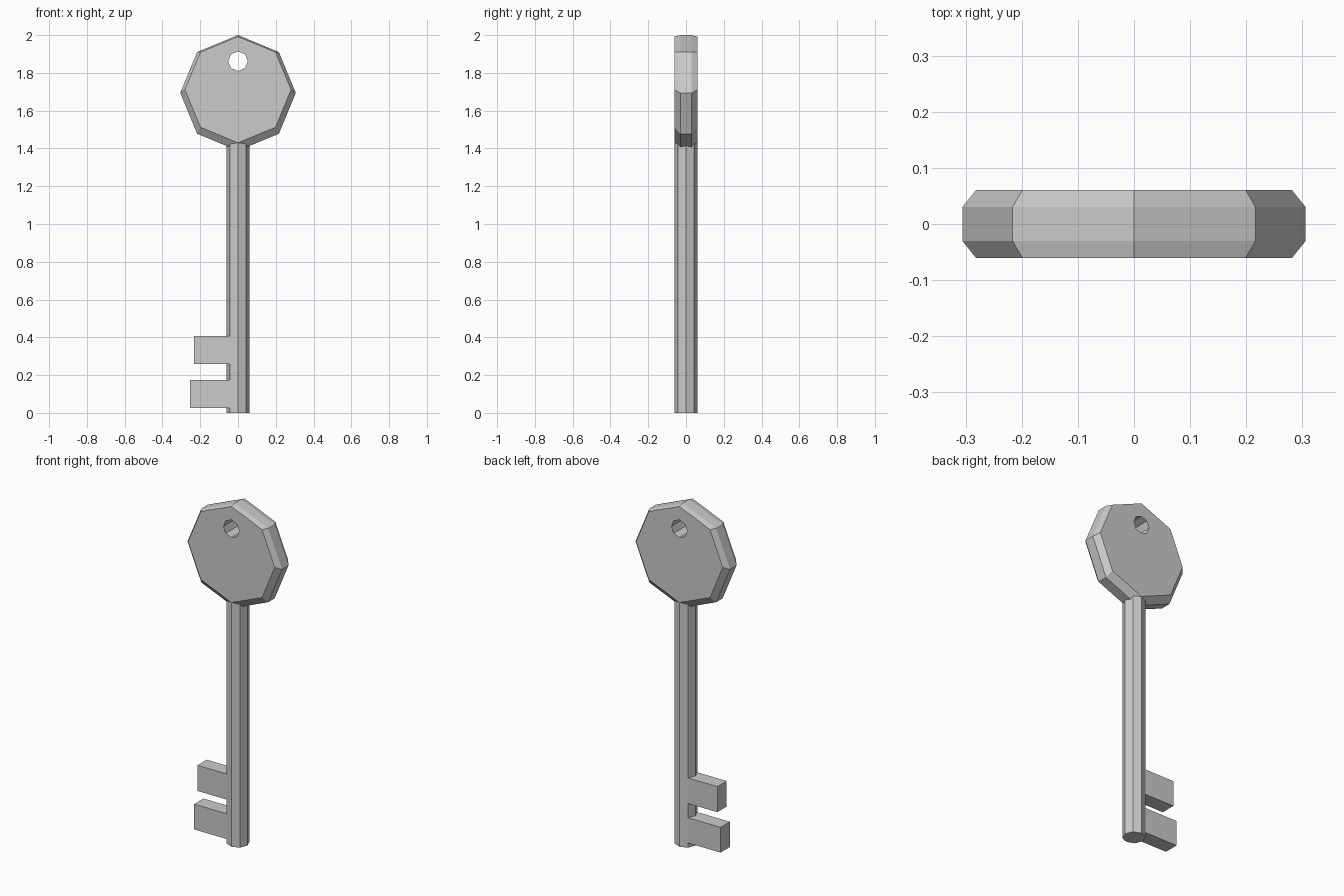
import bpy, bmesh
from math import sin, cos, pi

if "Cube" in bpy.data.objects:
    bpy.data.objects.remove(bpy.data.objects["Cube"])

SIDES = 8


def make_object(name, bm):
    bmesh.ops.recalc_face_normals(bm, faces=bm.faces)
    mesh = bpy.data.meshes.new(name)
    bm.to_mesh(mesh)
    bm.free()
    obj = bpy.data.objects.new(name, mesh)
    bpy.context.collection.objects.link(obj)
    return obj


def loft(name, rings):
    """Bridge rings of points and cap both ends."""
    bm = bmesh.new()
    loops = [[bm.verts.new(p) for p in ring] for ring in rings]
    for a, b in zip(loops, loops[1:]):
        for i in range(len(a)):
            j = (i + 1) % len(a)
            bm.faces.new((a[i], a[j], b[j], b[i]))
    bm.faces.new(loops[0])
    bm.faces.new(loops[-1])
    return make_object(name, bm)


def ring_xz(radius, y, zc):
    return [(radius * sin(2 * pi * i / SIDES), y, zc + radius * cos(2 * pi * i / SIDES))
            for i in range(SIDES)]


def ring_xy(radius, z):
    return [(radius * cos(2 * pi * i / SIDES), radius * sin(2 * pi * i / SIDES), z)
            for i in range(SIDES)]


def box(name, x0, x1, depth, z0, z1):
    def rect(z):
        return [(x0, -depth, z), (x1, -depth, z), (x1, depth, z), (x0, depth, z)]
    return loft(name, [rect(z0), rect(z1)])


# Octagonal bow with chamfers that deepen towards the shaft
bow = loft("bow", [ring_xz(0.281, -0.061, 1.711), ring_xz(0.306, -0.03, 1.694),
                   ring_xz(0.306, 0.03, 1.694), ring_xz(0.281, 0.061, 1.711)])

# Hole for the key ring
hole = loft("hole_cutter", [ring_xz(0.052, -0.2, 1.862), ring_xz(0.052, 0.2, 1.862)])
hole.hide_render = True
hole.hide_set(True)
cut = bow.modifiers.new("ring_hole", 'BOOLEAN')
cut.operation = 'DIFFERENCE'
cut.solver = 'EXACT'
cut.object = hole

# Octagonal shaft
loft("shaft", [ring_xy(0.061, 0.0), ring_xy(0.061, 1.43)])

# Two teeth
box("lower_tooth", -0.254, -0.035, 0.043, 0.027, 0.175)
box("upper_tooth", -0.233, -0.035, 0.043, 0.258, 0.408)
